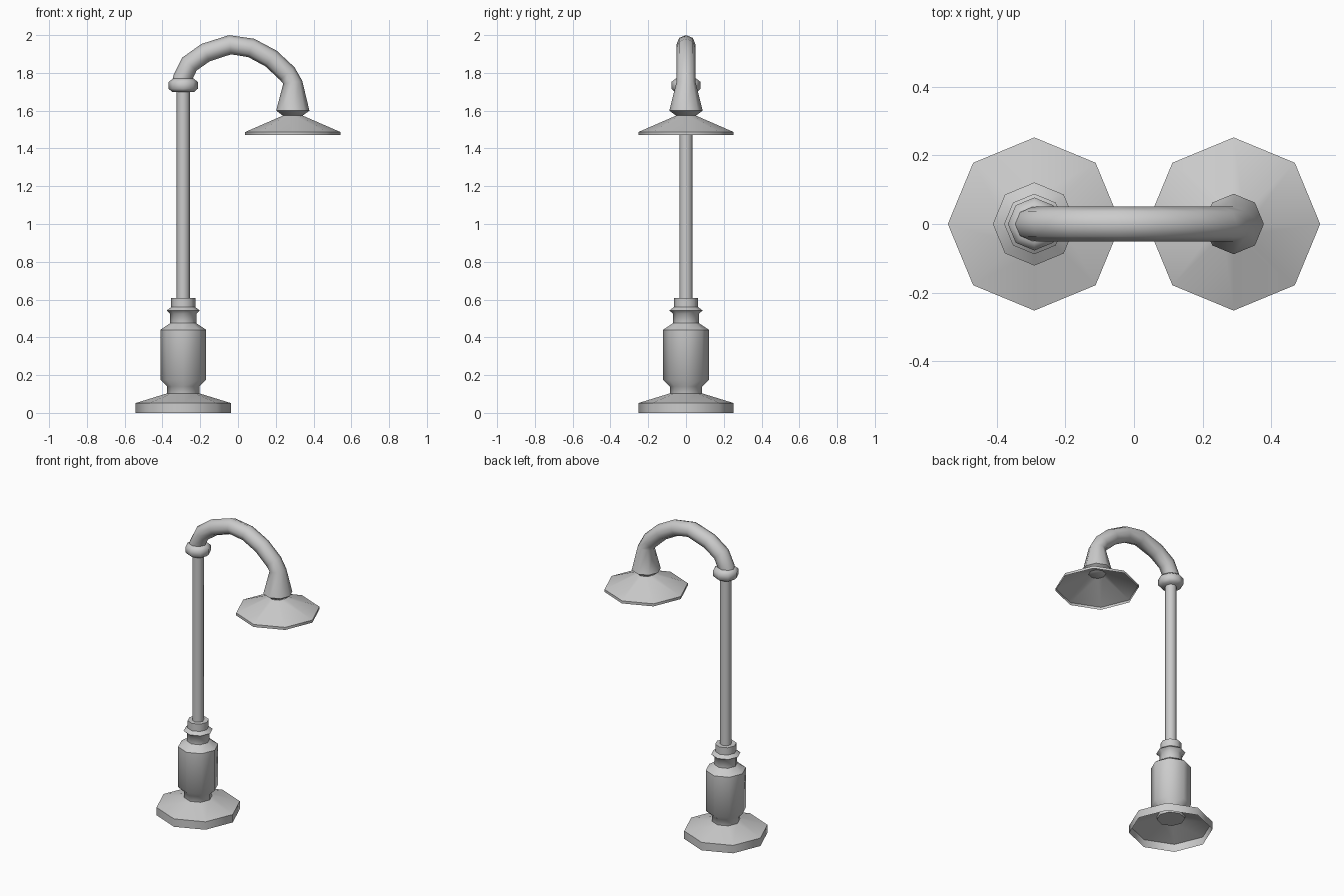
import bpy, bmesh, math
from mathutils import Vector

if "Cube" in bpy.data.objects:
    bpy.data.objects.remove(bpy.data.objects["Cube"])

SIDES = 8
POST_X, LAMP_X = -0.29, 0.29


def skin(name, rings, cap_start=False, cap_end=False):
    """Bridge rings of points into one smooth-by-angle object."""
    bm = bmesh.new()
    loops = [[bm.verts.new(p) for p in ring] for ring in rings]
    for a, b in zip(loops, loops[1:]):
        for i in range(SIDES):
            j = (i + 1) % SIDES
            bm.faces.new((a[i], a[j], b[j], b[i]))
    if cap_start:
        bm.faces.new(loops[0][::-1])
    if cap_end:
        bm.faces.new(loops[-1])
    bmesh.ops.recalc_face_normals(bm, faces=bm.faces)
    me = bpy.data.meshes.new(name)
    bm.to_mesh(me)
    bm.free()
    for p in me.polygons:
        p.use_smooth = True
    me.set_sharp_from_angle(angle=math.radians(50))
    ob = bpy.data.objects.new(name, me)
    bpy.context.collection.objects.link(ob)
    return ob


def ring(center, side, up, r):
    angles = [2 * math.pi * i / SIDES for i in range(SIDES)]
    return [center + side * r * math.cos(a) + up * r * math.sin(a) for a in angles]


def lathe(name, x, profile, **caps):
    """Octagonal turned part from (radius, height) pairs."""
    X, Y = Vector((1, 0, 0)), Vector((0, 1, 0))
    return skin(name, [ring(Vector((x, 0, z)), X, Y, r) for r, z in profile], **caps)


def sweep(name, path, **caps):
    """Octagonal tube in the xz plane from (x, z, radius) points."""
    pts = [Vector((x, 0, z)) for x, z, r in path]
    Y = Vector((0, 1, 0))
    rings = []
    for i, p in enumerate(pts):
        t = (pts[min(i + 1, len(pts) - 1)] - pts[max(i - 1, 0)]).normalized()
        rings.append(ring(p, Y.cross(t), Y, path[i][2]))
    return skin(name, rings, **caps)


# Hollow flared foot
lathe("foot", POST_X, [(0.252, 0), (0.252, 0.052), (0.08, 0.105)])

# Turned pedestal
lathe("pedestal", POST_X,
      [(0.085, 0.085), (0.085, 0.14), (0.121, 0.175), (0.121, 0.44), (0.069, 0.475),
       (0.069, 0.525), (0.088, 0.542), (0.064, 0.56), (0.064, 0.608)],
      cap_start=True, cap_end=True)

# Pole and collar
lathe("pole", POST_X, [(0.035, 0.58), (0.035, 1.74)])
lathe("collar", POST_X,
      [(0.06, 1.70), (0.077, 1.716), (0.077, 1.752), (0.055, 1.77)],
      cap_start=True, cap_end=True)

# Curved arm ending in the bell-shaped lamp holder
sweep("arm",
      [(-0.305, 1.74, 0.047), (-0.295, 1.77, 0.05), (-0.257, 1.847, 0.051),
       (-0.172, 1.907, 0.051), (-0.042, 1.949, 0.051), (0.07, 1.932, 0.051),
       (0.175, 1.876, 0.051), (0.261, 1.796, 0.051), (0.29, 1.75, 0.051),
       (LAMP_X, 1.60, 0.088), (LAMP_X, 1.572, 0.05)],
      cap_start=True, cap_end=True)

# Hollow lamp shade
lathe("shade", LAMP_X, [(0.045, 1.577), (0.252, 1.487), (0.252, 1.47)])
